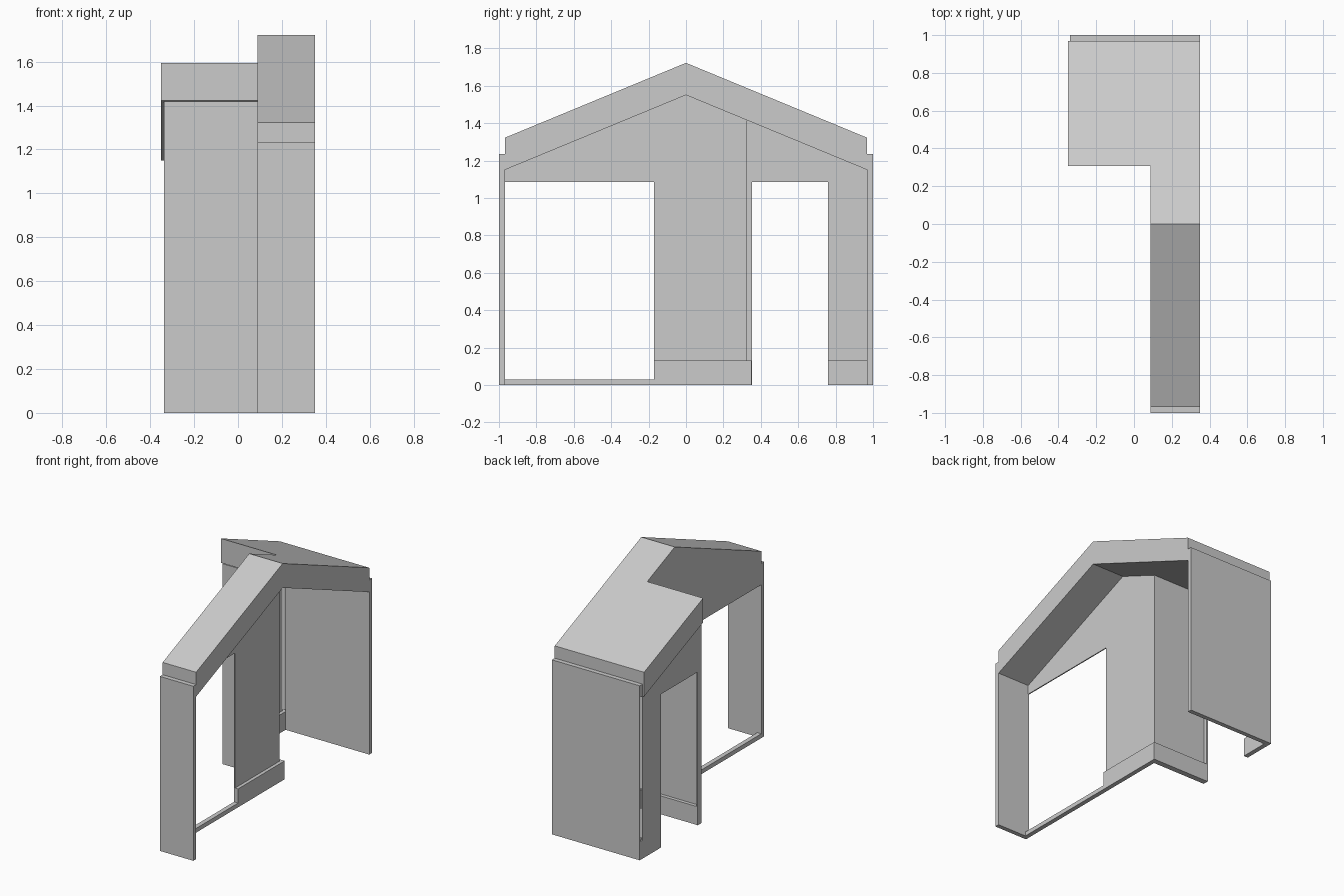
import bpy, bmesh

if "Cube" in bpy.data.objects:
    bpy.data.objects.remove(bpy.data.objects["Cube"])


def prism(name, profile, x0, x1):
    """Extrude a (y, z) profile along x."""
    bm = bmesh.new()
    face = bm.faces.new([bm.verts.new((x0, y, z)) for y, z in profile])
    ext = bmesh.ops.extrude_face_region(bm, geom=[face])
    verts = [v for v in ext["geom"] if isinstance(v, bmesh.types.BMVert)]
    bmesh.ops.translate(bm, verts=verts, vec=(x1 - x0, 0, 0))
    bmesh.ops.recalc_face_normals(bm, faces=bm.faces)
    me = bpy.data.meshes.new(name)
    bm.to_mesh(me)
    bm.free()
    ob = bpy.data.objects.new(name, me)
    bpy.context.collection.objects.link(ob)
    return ob


def box(name, x0, x1, y0, y1, z0, z1):
    return prism(name, [(y0, z0), (y1, z0), (y1, z1), (y0, z1)], x0, x1)


def under(y):
    """Height of the roof underside."""
    return 1.55 - abs(y) * 0.4 / 0.968


X0, XM, X1 = -0.35, 0.088, 0.35   # roof end, step in plan, open cut end
E = 0.968                         # eave position

# Gabled roof, with the front left corner cut away
roof = prism("roof", [(-E, 1.15), (0, 1.55), (E, 1.15),
                      (E, 1.322), (0, 1.722), (-E, 1.322)], X0, X1)
cutter = box("roof_cutter", X0 - 0.1, XM, -1.2, 0.308, 0.9, 2.0)
mod = roof.modifiers.new("step", "BOOLEAN")
mod.operation = "DIFFERENCE"
mod.solver = "EXACT"
mod.object = cutter
bpy.context.view_layer.objects.active = roof
bpy.ops.object.modifier_apply(modifier="step")
bpy.data.objects.remove(cutter)

# Outer long walls; the back one ends in a thin corner flap
box("front_wall", XM, X1, -1.0, -E, 0, 1.235)
box("back_wall", -0.305, X1, E, 1.0, 0, 1.235)
box("back_wall_flap", -0.338, -0.305, 0.99, 1.0, 0, 1.235)
box("back_wall_cap", -0.338, -0.305, E, 0.99, 1.15, 1.235)

# Gable wall with the large window opening
prism("window_wall", [(-E, 1.15), (-E, 1.085), (-0.17, 1.085), (-0.17, 0),
                      (0.325, 0), (0.325, under(0.325)), (0, 1.55)],
      XM, XM + 0.008)

# Return wall joining the two gable walls
box("return_wall", -0.338, XM + 0.008, 0.31, 0.325, 0, 1.418)

# Rear gable wall with the door opening
prism("door_wall", [(E, 1.15), (0.325, under(0.325)), (0.325, 0), (0.352, 0),
                    (0.352, 1.085), (0.76, 1.085), (0.76, 0), (E, 0)],
      -0.338, -0.328)

# Baseboards and window sill
box("window_wall_base", XM, XM + 0.032, -0.17, 0.35, 0, 0.13)
box("return_wall_base", -0.338, XM, 0.32, 0.35, 0, 0.13)
box("door_wall_base", -0.338, -0.305, 0.76, 0.99, 0, 0.13)
box("window_sill", XM, XM + 0.032, -E, -0.17, 0, 0.03)
